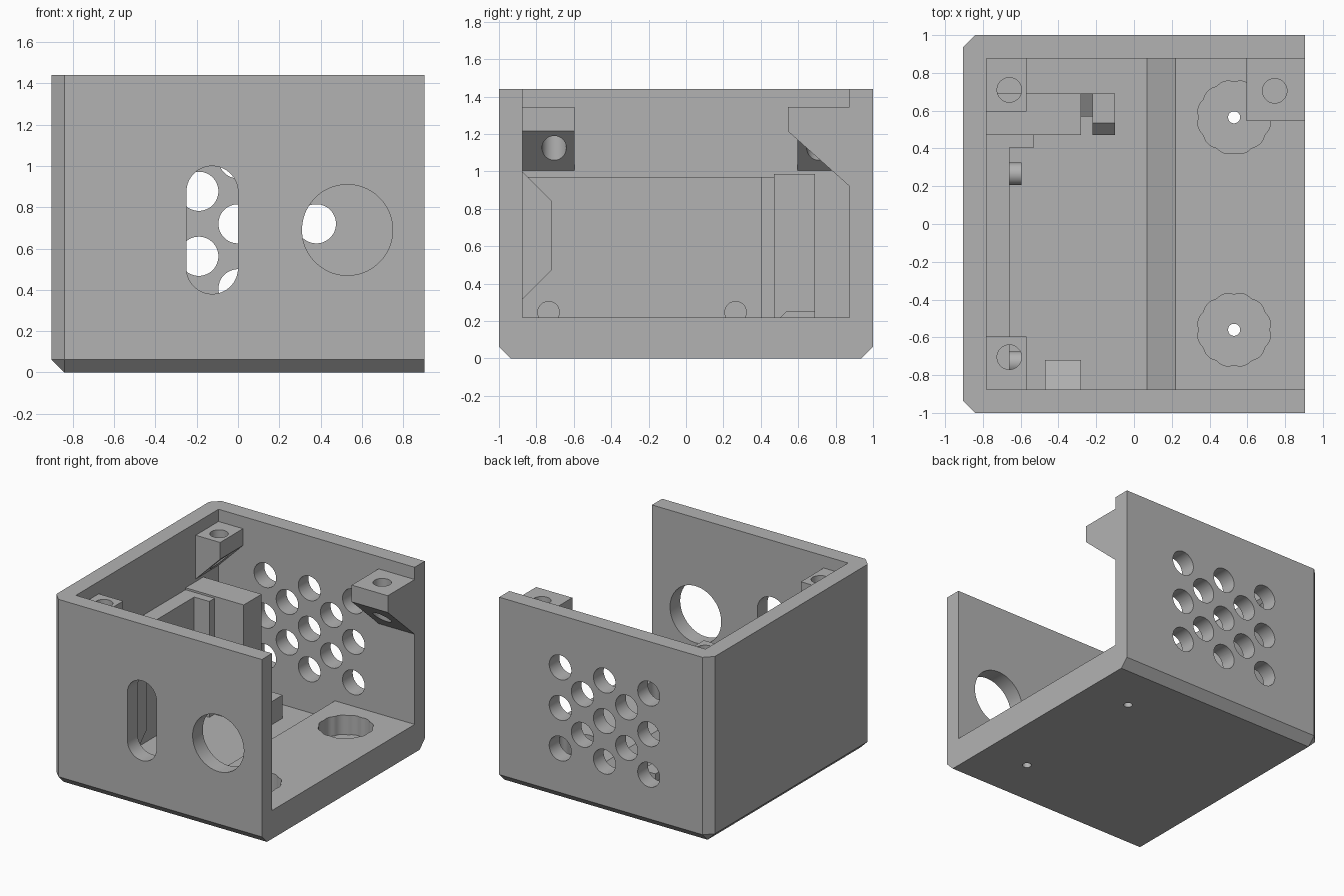
import bpy, bmesh, math
from mathutils import Vector

if "Cube" in bpy.data.objects:
    bpy.data.objects.remove(bpy.data.objects["Cube"])

grey = bpy.data.materials.new("plain grey")
grey.diffuse_color = (0.45, 0.45, 0.45, 1)
grey.use_nodes = True
grey.node_tree.nodes["Principled BSDF"].inputs["Base Color"].default_value = grey.diffuse_color


def to_object(name, bm):
    bmesh.ops.recalc_face_normals(bm, faces=bm.faces)
    mesh = bpy.data.meshes.new(name)
    bm.to_mesh(mesh)
    bm.free()
    mesh.materials.append(grey)
    ob = bpy.data.objects.new(name, mesh)
    bpy.context.collection.objects.link(ob)
    return ob


def prism(name, pts, axis, a, b):
    """Extrude a 2D profile along an axis; x uses (y,z), y uses (x,z), z uses (x,y)."""
    def place(p, t):
        return {"x": (t, p[0], p[1]), "y": (p[0], t, p[1]), "z": (p[0], p[1], t)}[axis]
    bm = bmesh.new()
    face = bm.faces.new([bm.verts.new(place(p, a)) for p in pts])
    ext = bmesh.ops.extrude_face_region(bm, geom=[face])
    move = Vector(place((0, 0), b - a))
    bmesh.ops.translate(bm, vec=move, verts=[v for v in ext["geom"] if isinstance(v, bmesh.types.BMVert)])
    return to_object(name, bm)


def rect(x0, x1, y0, y1):
    return [(x0, y0), (x1, y0), (x1, y1), (x0, y1)]


def ring(cx, cy, r, n=48, stretch=0, dent=0):
    """Circle; stretch makes it a tall slot, dent gives twelve shallow scallops."""
    pts = []
    for i in range(n):
        t = 2 * math.pi * (i + 0.5) / n
        rr = r - dent * (1 - abs(math.sin(6 * t)))
        pts.append((cx + rr * math.cos(t), cy + rr * math.sin(t) + math.copysign(stretch, math.sin(t))))
    return pts


def cut(target, cutters):
    for c in cutters:
        c.hide_render = True
        m = target.modifiers.new("cut", "BOOLEAN")
        m.operation, m.solver, m.object = "DIFFERENCE", "EXACT", c
        bpy.context.view_layer.objects.active = target
        bpy.ops.object.modifier_apply(modifier=m.name)
        bpy.data.objects.remove(c)


# Outer shell, chamfered on the bottom and the left corners
bm = bmesh.new()
bmesh.ops.create_cube(bm, size=1)
for v in bm.verts:
    v.co = (v.co.x * 1.81, v.co.y * 2, (v.co.z + 0.5) * 1.44)


def chamfered(e):
    p, q = (v.co for v in e.verts)
    mid = (p + q) / 2
    return mid.x < 0.9 and mid.z < 1.43 and (mid.z < 0.01 or mid.x < -0.9)


bmesh.ops.bevel(bm, geom=[e for e in bm.edges if chamfered(e)], offset=0.063,
                segments=1, affect="EDGES", clamp_overlap=False)
shell = to_object("case_shell", bm)

# Cavity with raised floor on the open side
cutters = [prism("cavity", [(-0.78, 0.07), (0.07, 0.07), (0.22, 0.22), (1.1, 0.22), (1.1, 1.6), (-0.78, 1.6)],
                 "y", -0.875, 0.875)]
# Slot and round port in the front wall
cutters.append(prism("slot", ring(-0.125, 0.69, 0.125, stretch=0.185), "y", -1.1, -0.8))
cutters.append(prism("port", ring(0.53, 0.69, 0.22, 64), "y", -1.1, -0.8))
# Vent holes in the back wall
for i, x in enumerate((-0.38, -0.19, 0, 0.19, 0.38)):
    for z in ((0.405, 0.72, 1.035) if i % 2 == 0 else (0.5625, 0.8775)):
        cutters.append(prism("vent", ring(x, z, 0.095, 40), "y", 0.8, 1.1))
# Scalloped floor pockets with small through holes
for y in (-0.56, 0.565):
    cutters.append(prism("pocket", ring(0.53, y, 0.196, 96, dent=0.01), "z", 0.07, 0.4))
    cutters.append(prism("pin_hole", ring(0.53, y, 0.032, 24), "z", -0.1, 0.2))
cut(shell, cutters)

# Screw bosses on the left wall, sloped underneath
slope = [(-0.80, 1.345), (-0.57, 1.345), (-0.57, 1.215), (-0.80, 0.985)]
for name, a, b, hole in (("front_left_boss", -0.89, -0.595, -0.705),
                         ("back_left_boss", 0.595, 0.89, 0.71)):
    boss = prism(name, slope, "y", a, b)
    cut(boss, [prism("screw", ring(-0.66, hole, 0.065, 40), "z", 0.8, 1.6)])

# Screw boss on the back wall at the open side
boss = prism("back_right_boss", [(0.89, 1.345), (0.545, 1.345), (0.545, 1.215), (0.875, 0.92), (0.89, 0.92)],
             "x", 0.595, 0.905)
cut(boss, [prism("screw", ring(0.745, 0.705, 0.065, 40), "z", 0.8, 1.6)])

# Side panel and its post
prism("side_panel", [(-0.79, -0.885), (-0.66, -0.885), (-0.66, 0.405), (-0.53, 0.405), (-0.53, 0.5), (-0.79, 0.5)],
      "z", 0.06, 0.97)
prism("panel_post", rect(-0.79, -0.28, 0.47, 0.69), "z", 0.06, 0.985)

# Low retaining lip beside the post
prism("lip", [(0.47, 0.06), (0.47, 0.185), (0.535, 0.25), (0.69, 0.25), (0.69, 0.06)], "x", -0.22, -0.10)
prism("lip_bridge", [(-0.285, 0.06), (-0.285, 0.25), (-0.22, 0.185), (-0.22, 0.06)], "y", 0.57, 0.69)

# Locating pegs on the side panel
for y in (-0.735, 0.265):
    prism("panel_peg", ring(y, 0.247, 0.06, 32), "x", -0.67, -0.595)

# Bracket inside the front wall
prism("front_bracket", [(-0.885, 1.01), (-0.72, 0.845), (-0.72, 0.47), (-0.885, 0.305)], "x", -0.47, -0.28)

# Smooth round walls, keep edges crisp
for ob in bpy.context.scene.objects:
    bpy.ops.object.select_all(action="DESELECT")
    ob.select_set(True)
    bpy.context.view_layer.objects.active = ob
    bpy.ops.object.shade_smooth_by_angle(angle=math.radians(30))
